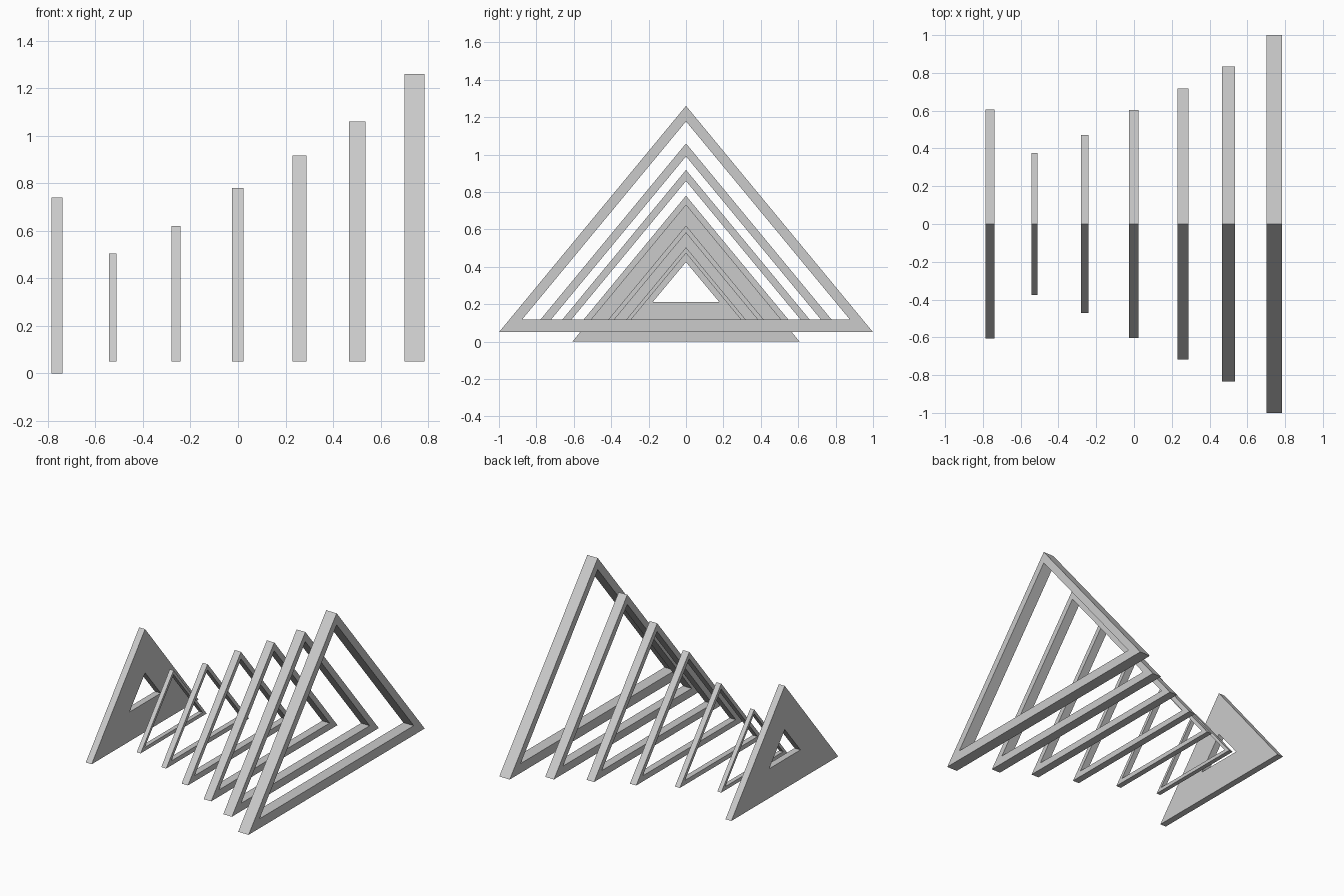
import bpy
import bmesh

if "Cube" in bpy.data.objects:
    bpy.data.objects.remove(bpy.data.objects["Cube"])


def triangle(half, base, apex):
    return [(-half, base), (half, base), (0, apex)]


def triangle_frame(name, x, thickness, outer, inner):
    """Triangular plate in the YZ plane with a triangular opening, extruded along x."""
    bm = bmesh.new()
    rings = [[bm.verts.new((x + s * thickness / 2, y, z)) for y, z in profile]
             for s in (-1, 1) for profile in (outer, inner)]
    back_out, back_in, front_out, front_in = rings
    for a, b in ((back_out, back_in), (front_out, front_in),
                 (back_out, front_out), (back_in, front_in)):
        for i in range(3):
            j = (i + 1) % 3
            bm.faces.new((a[i], a[j], b[j], b[i]))
    bmesh.ops.recalc_face_normals(bm, faces=bm.faces[:])
    mesh = bpy.data.meshes.new(name)
    bm.to_mesh(mesh)
    bm.free()
    obj = bpy.data.objects.new(name, mesh)
    bpy.context.collection.objects.link(obj)
    return obj


# Solid end plate with a small opening
triangle_frame("end_plate", -0.762, 0.047,
               triangle(0.607, 0.0, 0.739), triangle(0.178, 0.211, 0.425))

# Row of slim frames, each a scaled copy of the largest one
FRAMES = [(-0.527, 0.375), (-0.261, 0.471), (-0.001, 0.603),
          (0.259, 0.717), (0.501, 0.834), (0.743, 1.0)]
for n, (x, s) in enumerate(FRAMES, 1):
    triangle_frame(f"slim_frame_{n}", x, 0.083 * s,
                   triangle(s, 0.05, 0.05 + 1.21 * s),
                   triangle(0.876 * s, 0.05 + 0.068 * s, 0.05 + 1.127 * s))
